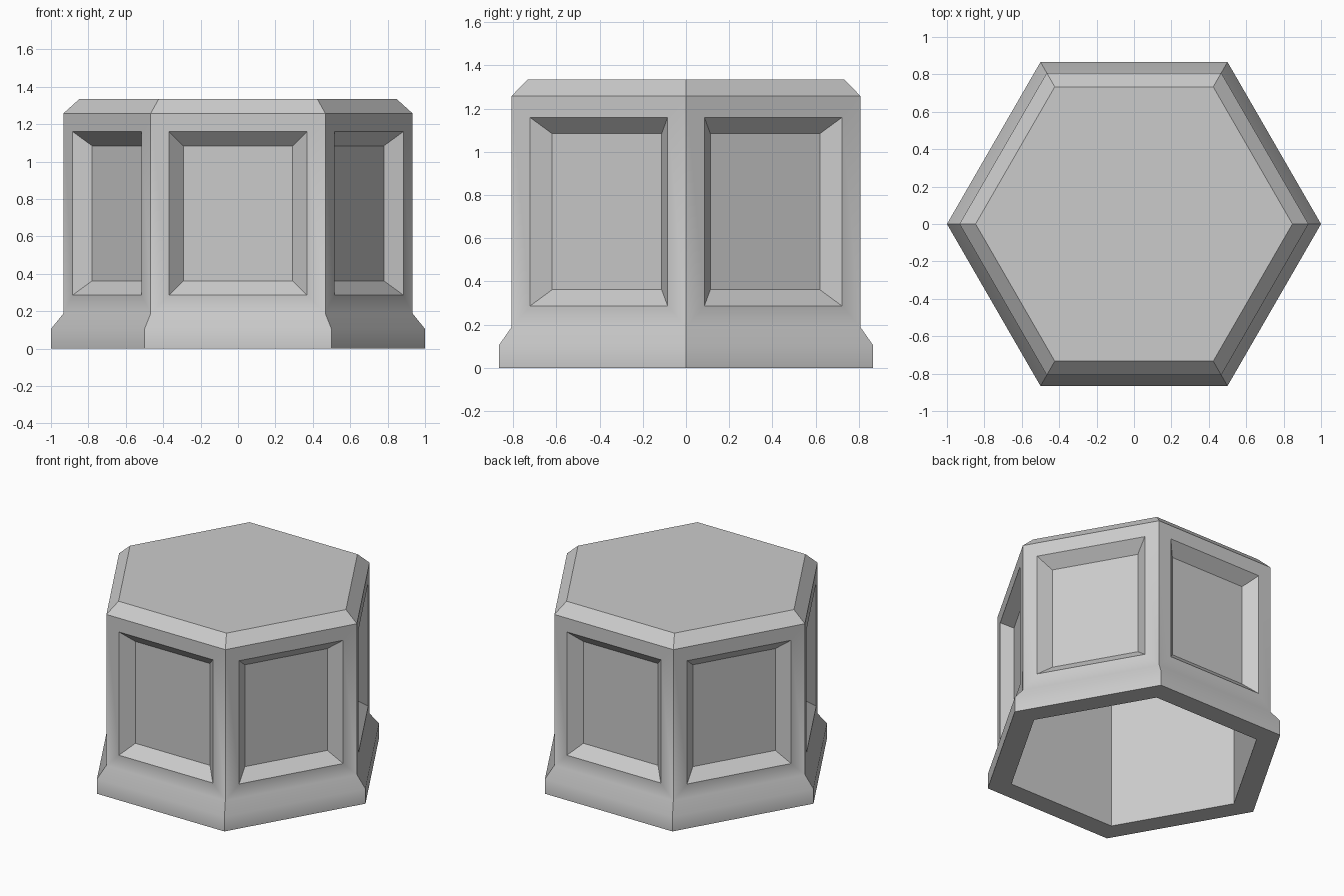
import bpy, bmesh
from math import cos, sin, pi, radians

if "Cube" in bpy.data.objects:
    bpy.data.objects.remove(bpy.data.objects["Cube"])

SIDES = 6
# (corner radius, height): outer skin from the foot up to the top
OUTER = [(1.0, 0.0), (1.0, 0.105), (0.933, 0.188), (0.933, 1.258), (0.847, 1.335)]
# hollow underside
INNER = [(0.838, 0.0), (0.838, 1.26)]


def ring(bm, r, z):
    return [bm.verts.new((r * cos(2 * pi * i / SIDES), r * sin(2 * pi * i / SIDES), z))
            for i in range(SIDES)]


def bridge(bm, a, b):
    return [bm.faces.new((a[i], a[(i + 1) % SIDES], b[(i + 1) % SIDES], b[i]))
            for i in range(SIDES)]


bm = bmesh.new()

# Outer body: foot, slope, walls, chamfer and cap
outer = [ring(bm, r, z) for r, z in OUTER]
bands = [bridge(bm, a, b) for a, b in zip(outer, outer[1:])]
bm.faces.new(outer[-1])

# Hollow interior and the rim it stands on
inner = [ring(bm, r, z) for r, z in INNER]
bridge(bm, inner[1], inner[0])
bridge(bm, inner[0], outer[0])
bm.faces.new(list(reversed(inner[1])))
bm.normal_update()

# Recessed panels with bevelled borders in the six walls
walls = bands[2]
bmesh.ops.inset_individual(bm, faces=walls, thickness=0.098, use_even_offset=True)
bm.normal_update()
bmesh.ops.inset_individual(bm, faces=walls, thickness=0.076, depth=-0.076,
                           use_even_offset=True)

mesh = bpy.data.meshes.new("hexagonal_pedestal")
bm.to_mesh(mesh)
bm.free()
pedestal = bpy.data.objects.new("hexagonal_pedestal", mesh)
bpy.context.collection.objects.link(pedestal)

# Soft foot transition, crisp edges elsewhere
bpy.context.view_layer.objects.active = pedestal
pedestal.select_set(True)
bpy.ops.object.shade_smooth_by_angle(angle=radians(40))
